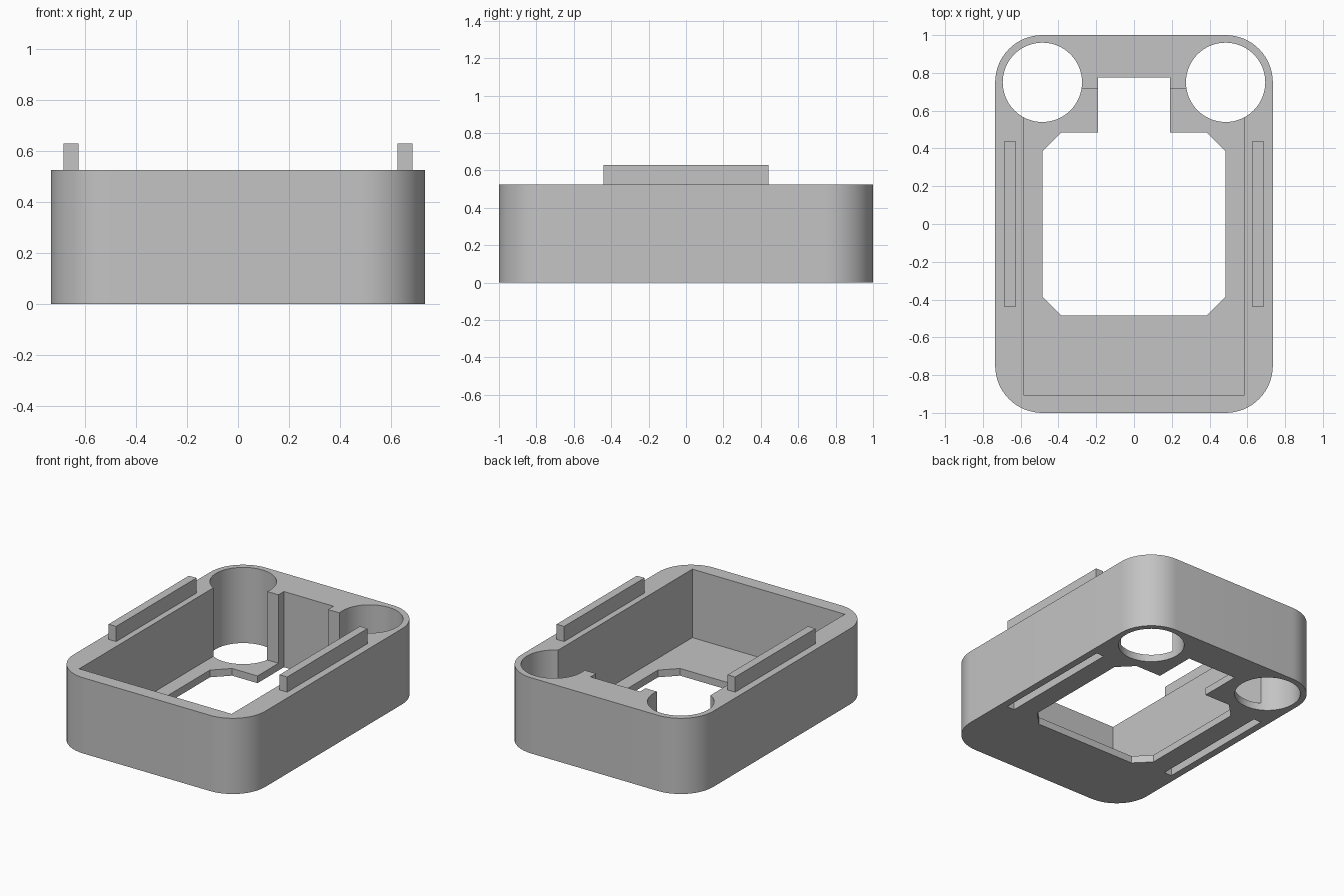
import bpy, bmesh
from math import cos, sin, pi

cube = bpy.data.objects.get("Cube")
if cube:
    bpy.data.objects.remove(cube, do_unlink=True)

grey = bpy.data.materials.new("plain grey")
grey.use_nodes = True
grey.diffuse_color = (0.55, 0.55, 0.55, 1)
grey.node_tree.nodes["Principled BSDF"].inputs["Base Color"].default_value = (0.55, 0.55, 0.55, 1)

HEIGHT, FLOOR = 0.525, 0.05
HALF_W, RADIUS = 0.735, 0.25
POST_X, POST_Y = HALF_W - RADIUS, 1 - RADIUS


def prism(name, outline, z0, z1):
    """Extrude a counter-clockwise outline from z0 to z1."""
    bm = bmesh.new()
    face = bm.faces.new([bm.verts.new((x, y, z0)) for x, y in outline])
    top = bmesh.ops.extrude_face_region(bm, geom=[face])["geom"]
    bmesh.ops.translate(bm, vec=(0, 0, z1 - z0),
                        verts=[v for v in top if isinstance(v, bmesh.types.BMVert)])
    bmesh.ops.recalc_face_normals(bm, faces=bm.faces)
    mesh = bpy.data.meshes.new(name)
    bm.to_mesh(mesh)
    bm.free()
    mesh.materials.append(grey)
    obj = bpy.data.objects.new(name, mesh)
    bpy.context.collection.objects.link(obj)
    return obj


def rect(x0, x1, y0, y1):
    return [(x0, y0), (x1, y0), (x1, y1), (x0, y1)]


def arc(cx, cy, r, start, sweep, steps):
    return [(cx + r * cos(start + sweep * i / steps),
             cy + r * sin(start + sweep * i / steps)) for i in range(steps + 1)]


def cut(target, cutter):
    """Subtract the cutter from the target, then discard it."""
    mod = target.modifiers.new("cut", 'BOOLEAN')
    mod.operation, mod.solver, mod.object = 'DIFFERENCE', 'EXACT', cutter
    bpy.context.view_layer.objects.active = target
    bpy.ops.object.modifier_apply(modifier=mod.name)
    bpy.data.objects.remove(cutter, do_unlink=True)


# Rounded outer body
outline = []
for i, (sx, sy) in enumerate([(1, 1), (-1, 1), (-1, -1), (1, -1)]):
    outline += arc(sx * POST_X, sy * POST_Y, RADIUS, i * pi / 2, pi / 2, 16)
body = prism("case_body", outline, 0, HEIGHT)

# Main cavity above the floor
cut(body, prism("cavity_cutter", rect(-0.585, 0.585, -0.905, 0.715), FLOOR, 1))

# Floor opening with chamfered corners
a, b = 0.485, 0.385
opening = [(a, -b), (a, b), (b, a), (-b, a), (-a, b), (-a, -b), (-b, -a), (b, -a)]
cut(body, prism("opening_cutter", opening, -0.2, 0.2))

# Rear cable slot through the full height
cut(body, prism("slot_cutter", rect(-0.19, 0.19, 0.3, 0.775), -0.2, 1))

# Round rear holes, and grooves under the side walls
for s in (-1, 1):
    hole = arc(s * POST_X, POST_Y, 0.21, 0, 2 * pi, 64)[:-1]
    cut(body, prism("hole_cutter", hole, -0.2, 1))
    x0, x1 = sorted((s * 0.627, s * 0.685))
    cut(body, prism("groove_cutter", rect(x0, x1, -0.445, 0.445), -0.2, 0.11))

# Rails on top of the side walls
for s, side in ((1, "left"), (-1, "right")):
    x0, x1 = sorted((s * 0.627, s * 0.685))
    prism(side + "_rail", rect(x0, x1, -0.44, 0.44), HEIGHT, 0.63)

# Smooth the rounded walls only
bpy.ops.object.select_all(action='DESELECT')
body.select_set(True)
bpy.context.view_layer.objects.active = body
bpy.ops.object.shade_smooth_by_angle(angle=pi / 6)
